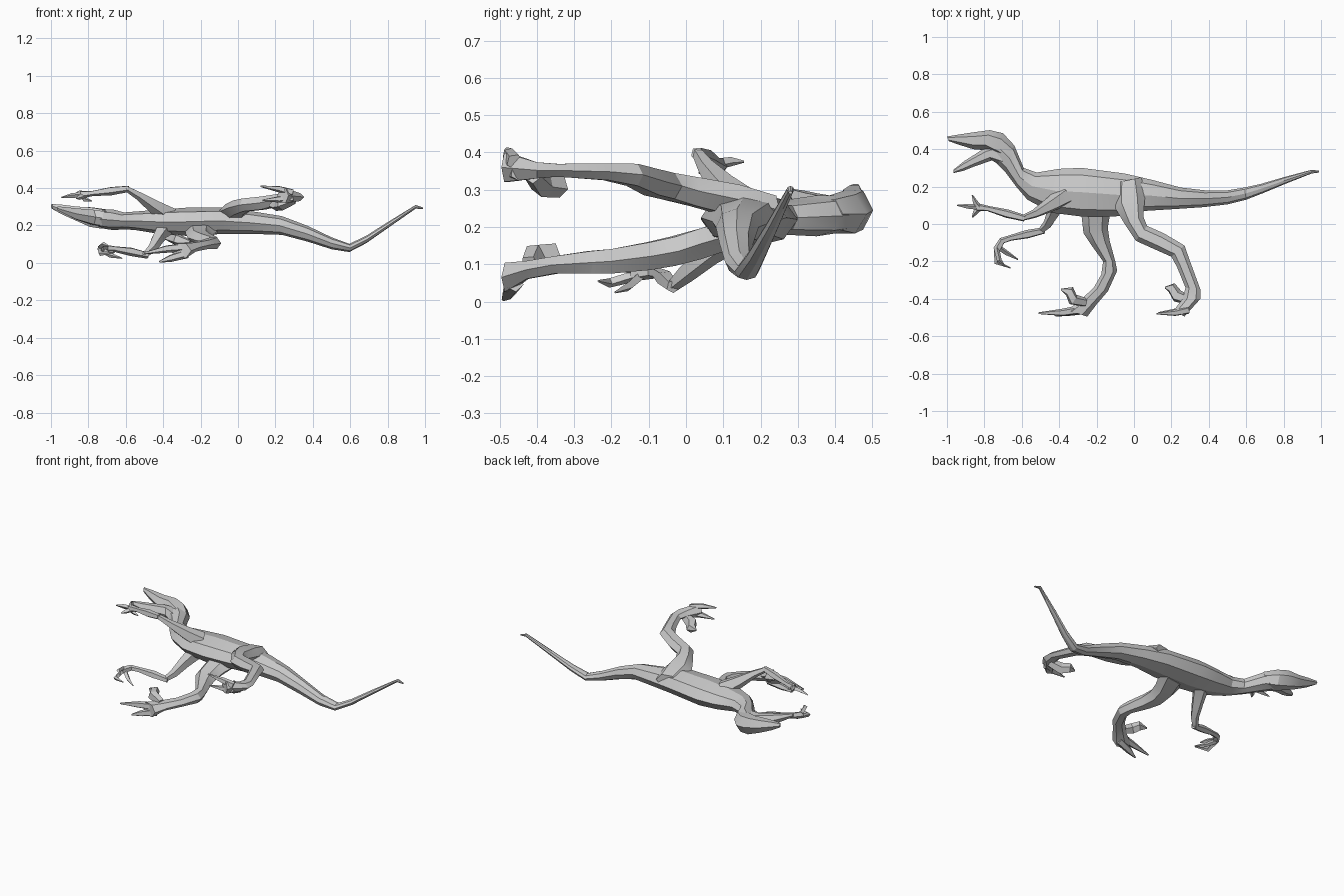
import bpy, bmesh, math
from mathutils import Vector

skin = bpy.data.materials.new("grey_skin")
skin.diffuse_color = (0.6, 0.6, 0.6, 1)


def skin_rings(name, rings):
    """Join a series of equal rings into a closed, capped tube."""
    bm = bmesh.new()
    loops = [[bm.verts.new(p) for p in ring] for ring in rings]
    n = len(loops[0])
    for a, b in zip(loops, loops[1:]):
        for i in range(n):
            j = (i + 1) % n
            bm.faces.new((a[i], a[j], b[j], b[i]))
    bm.faces.new(loops[0])
    bm.faces.new(loops[-1])
    bmesh.ops.recalc_face_normals(bm, faces=bm.faces)
    mesh = bpy.data.meshes.new(name)
    bm.to_mesh(mesh)
    bm.free()
    mesh.materials.append(skin)
    ob = bpy.data.objects.new(name, mesh)
    bpy.context.collection.objects.link(ob)
    bpy.context.view_layer.objects.active = ob
    ob.select_set(True)
    bpy.ops.object.shade_smooth_by_angle(angle=math.radians(25))
    ob.select_set(False)
    return ob


def loft(name, stations, n=8):
    """Station: outline point a, outline point b, centre z, half thickness."""
    rings = []
    for ax, ay, bx, by, z, w in stations:
        a, b = Vector((ax, ay, z)), Vector((bx, by, z))
        c, d = (a + b) / 2, (a - b) / 2
        rings.append([c + d * math.cos(t) + Vector((0, 0, w * math.sin(t)))
                      for t in (math.tau * i / n for i in range(n))])
    skin_rings(name, rings)


def tube(name, points, n=5):
    """Point: x, y, z, radius."""
    ps = [Vector(p[:3]) for p in points]
    rings = []
    for i, p in enumerate(ps):
        d = (ps[min(i + 1, len(ps) - 1)] - ps[max(i - 1, 0)]).normalized()
        u = d.cross(Vector((0.1, 0.2, 1))).normalized()
        v = d.cross(u)
        r = points[i][3]
        rings.append([p + (u * math.cos(t) + v * math.sin(t)) * r
                      for t in (math.tau * k / n for k in range(n))])
    skin_rings(name, rings)


# neck, torso and tail in one piece
loft("body", [
    (-0.70, 0.48, -0.76, 0.35, 0.235, 0.05),
    (-0.64, 0.42, -0.69, 0.28, 0.23, 0.055),
    (-0.59, 0.30, -0.63, 0.20, 0.225, 0.045),
    (-0.52, 0.275, -0.57, 0.13, 0.225, 0.05),
    (-0.40, 0.295, -0.44, 0.06, 0.22, 0.065),
    (-0.28, 0.30, -0.28, 0.04, 0.22, 0.075),
    (-0.05, 0.27, -0.10, 0.04, 0.225, 0.07),
    (0.10, 0.235, 0.06, 0.07, 0.215, 0.06),
    (0.25, 0.195, 0.22, 0.08, 0.20, 0.05),
    (0.38, 0.18, 0.37, 0.09, 0.155, 0.042),
    (0.50, 0.18, 0.50, 0.105, 0.105, 0.032),
    (0.59, 0.195, 0.60, 0.13, 0.08, 0.022),
    (0.68, 0.215, 0.69, 0.165, 0.125, 0.02),
    (0.80, 0.25, 0.81, 0.215, 0.205, 0.016),
    (0.95, 0.29, 0.95, 0.27, 0.30, 0.01),
    (0.99, 0.285, 0.99, 0.275, 0.292, 0.004)])

# head with open mouth
loft("upper_jaw", [
    (-0.64, 0.42, -0.68, 0.34, 0.235, 0.045),
    (-0.70, 0.485, -0.74, 0.36, 0.235, 0.06),
    (-0.77, 0.502, -0.80, 0.395, 0.245, 0.06),
    (-0.86, 0.49, -0.86, 0.40, 0.262, 0.045),
    (-0.94, 0.478, -0.94, 0.425, 0.285, 0.03),
    (-1.0, 0.468, -0.99, 0.443, 0.303, 0.014)], 6)
loft("lower_jaw", [
    (-0.74, 0.44, -0.69, 0.30, 0.235, 0.045),
    (-0.80, 0.405, -0.76, 0.34, 0.245, 0.045),
    (-0.87, 0.36, -0.86, 0.305, 0.262, 0.034),
    (-0.91, 0.335, -0.91, 0.285, 0.275, 0.025),
    (-0.965, 0.29, -0.965, 0.272, 0.292, 0.012)], 6)

# trailing hind leg, on the upper side
loft("trailing_leg", [
    (-0.10, 0.22, 0.04, 0.25, 0.245, 0.045),
    (-0.11, 0.10, 0.06, 0.16, 0.27, 0.05),
    (-0.05, 0.00, 0.05, 0.04, 0.295, 0.045),
    (0.01, -0.09, 0.07, -0.01, 0.31, 0.04),
    (0.11, -0.135, 0.16, -0.05, 0.32, 0.04),
    (0.20, -0.175, 0.27, -0.115, 0.34, 0.034),
    (0.23, -0.23, 0.30, -0.20, 0.348, 0.026),
    (0.275, -0.34, 0.355, -0.35, 0.352, 0.02),
    (0.26, -0.40, 0.355, -0.40, 0.352, 0.025),
    (0.21, -0.465, 0.27, -0.495, 0.36, 0.045)], 6)
tube("trailing_outer_toe", [(0.29, -0.46, 0.375, 0.022), (0.22, -0.475, 0.395, 0.018), (0.12, -0.48, 0.41, 0.004)])
tube("trailing_inner_toe", [(0.29, -0.45, 0.345, 0.022), (0.22, -0.47, 0.34, 0.018), (0.13, -0.475, 0.335, 0.004)])
tube("trailing_sickle_toe", [(0.30, -0.41, 0.34, 0.025), (0.23, -0.385, 0.315, 0.036),
                             (0.20, -0.34, 0.308, 0.03), (0.165, -0.34, 0.305, 0.005)])

# leading hind leg, on the lower side
loft("leading_leg", [
    (-0.28, 0.13, -0.08, 0.16, 0.19, 0.045),
    (-0.28, 0.04, -0.13, 0.04, 0.155, 0.048),
    (-0.27, -0.05, -0.14, -0.02, 0.135, 0.045),
    (-0.23, -0.11, -0.13, -0.09, 0.122, 0.043),
    (-0.165, -0.20, -0.10, -0.20, 0.108, 0.038),
    (-0.175, -0.27, -0.09, -0.25, 0.105, 0.035),
    (-0.215, -0.34, -0.14, -0.36, 0.098, 0.027),
    (-0.30, -0.42, -0.20, -0.43, 0.085, 0.028),
    (-0.36, -0.46, -0.25, -0.495, 0.065, 0.045)], 6)
tube("leading_outer_toe", [(-0.27, -0.46, 0.05, 0.025), (-0.36, -0.475, 0.025, 0.02), (-0.42, -0.49, 0.006, 0.005)])
tube("leading_inner_toe", [(-0.27, -0.455, 0.085, 0.025), (-0.38, -0.473, 0.075, 0.021), (-0.51, -0.477, 0.05, 0.005)])
tube("leading_sickle_toe", [(-0.26, -0.42, 0.10, 0.025), (-0.325, -0.405, 0.125, 0.033),
                            (-0.345, -0.36, 0.13, 0.03), (-0.39, -0.35, 0.13, 0.005)])

# raised arm on the upper side
tube("upper_arm_raised", [(-0.37, 0.15, 0.255, 0.055), (-0.45, 0.10, 0.305, 0.04),
                          (-0.53, 0.055, 0.36, 0.024), (-0.60, 0.03, 0.40, 0.015)])
tube("forearm_raised", [(-0.585, 0.03, 0.397, 0.018), (-0.68, 0.055, 0.385, 0.024),
                        (-0.78, 0.082, 0.372, 0.015), (-0.84, 0.09, 0.365, 0.022)])

# lowered arm on the lower side
tube("upper_arm_lowered", [(-0.39, 0.14, 0.19, 0.05), (-0.43, 0.06, 0.13, 0.036),
                           (-0.46, 0.00, 0.075, 0.026), (-0.50, -0.04, 0.038, 0.016)])
tube("forearm_lowered", [(-0.48, -0.035, 0.04, 0.018), (-0.57, -0.055, 0.06, 0.024),
                         (-0.66, -0.075, 0.075, 0.016), (-0.705, -0.09, 0.08, 0.019),
                         (-0.735, -0.14, 0.075, 0.021)])

# clawed fingers: wrist, knuckle, tip
fingers = {
    "raised": [((-0.83, 0.09, 0.365), (-0.89, 0.095, 0.36), (-0.945, 0.10, 0.35)),
               ((-0.83, 0.09, 0.37), (-0.85, 0.12, 0.375), (-0.865, 0.155, 0.375)),
               ((-0.82, 0.09, 0.36), (-0.85, 0.06, 0.35), (-0.865, 0.035, 0.345)),
               ((-0.83, 0.09, 0.36), (-0.82, 0.095, 0.34), (-0.78, 0.09, 0.33))],
    "lowered": [((-0.735, -0.13, 0.07), (-0.735, -0.205, 0.05), (-0.66, -0.235, 0.055)),
                ((-0.735, -0.13, 0.085), (-0.72, -0.195, 0.10), (-0.69, -0.225, 0.09)),
                ((-0.73, -0.12, 0.07), (-0.68, -0.155, 0.04), (-0.62, -0.19, 0.025))],
}
for side, chains in fingers.items():
    for i, chain in enumerate(chains):
        tube(f"finger_{side}_{i + 1}",
             [(*p, r) for p, r in zip(chain, (0.015, 0.013, 0.003))], 4)
